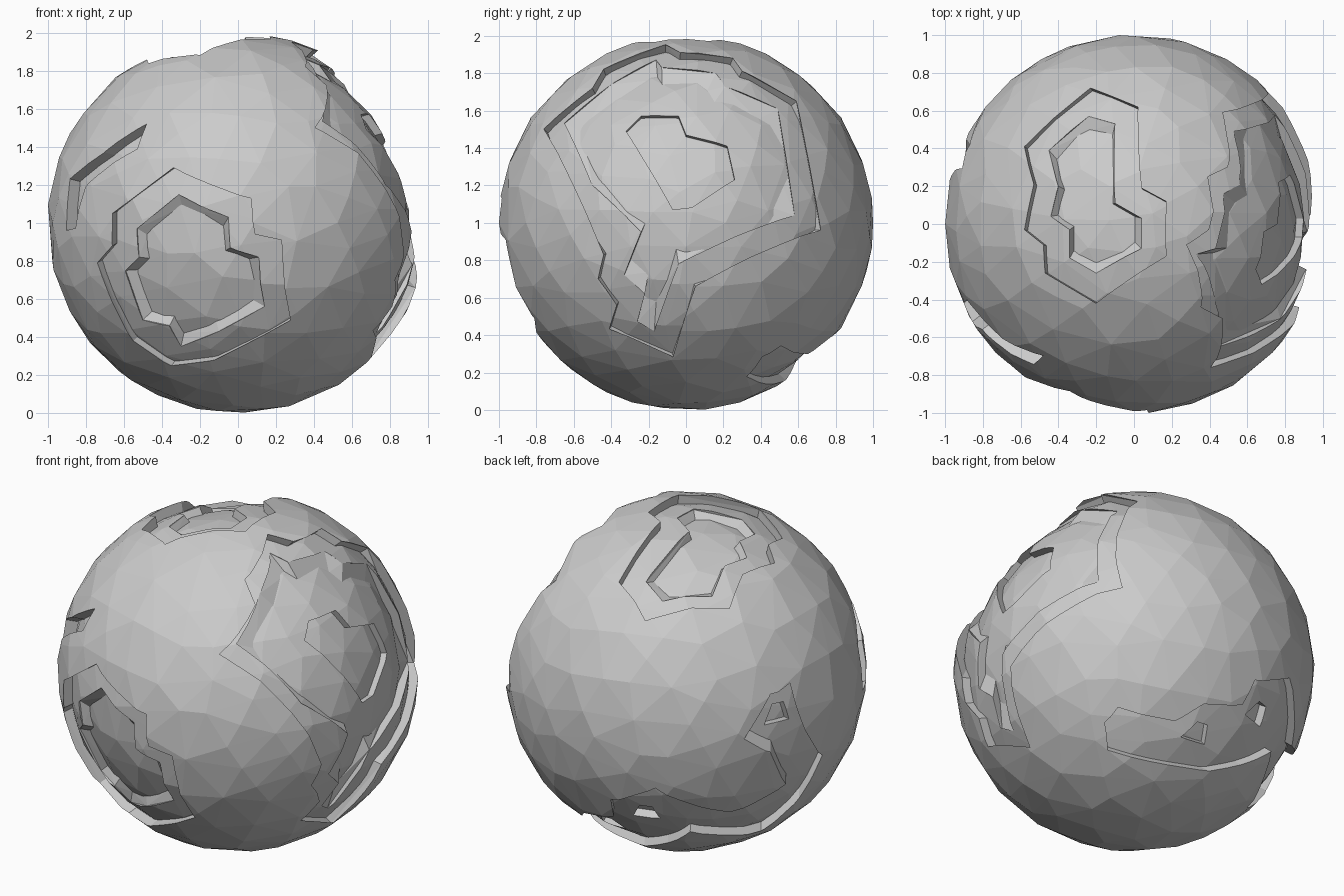
import bpy, bmesh, math
from mathutils import Vector as V

if "Cube" in bpy.data.objects:
    bpy.data.objects.remove(bpy.data.objects["Cube"])

# irregular faceted ball, reused at smaller sizes for the crater floors
bpy.ops.mesh.primitive_ico_sphere_add(subdivisions=4, radius=1, location=(0, 0, 1))
moon = bpy.context.object
moon.name = "cratered_ball"
dec = moon.modifiers.new("facets", 'DECIMATE')
dec.ratio = 0.45
bpy.ops.object.modifier_apply(modifier=dec.name)
facets = moon.data.copy()


def link(name, me):
    ob = bpy.data.objects.new(name, me)
    ob.hide_render = True
    bpy.context.collection.objects.link(ob)
    return ob


def subtract(ob, tool):
    m = ob.modifiers.new("cut", 'BOOLEAN')
    m.operation, m.solver, m.object = 'DIFFERENCE', 'EXACT', tool
    bpy.context.view_layer.objects.active = ob
    bpy.context.view_layer.update()
    bpy.ops.object.modifier_apply(modifier=m.name)
    bpy.data.objects.remove(tool, do_unlink=True)


def lift(p, view, c, r):
    # raise a point read in a view onto the ball of radius r centred at c
    if view == 'solid':
        return V(p).normalized() * r + c
    a, b = p
    h = lambda u, v: math.sqrt(max(0.01, r * r - u * u - v * v))
    if view == 'front':
        return V((a, c.y - h(a - c.x, b - 1 - c.z), b - 1))
    if view == 'right':
        return V((c.x + h(a - c.y, b - 1 - c.z), a, b - 1))
    return V((a, b, c.z + h(a - c.x, b - c.y)))


def recess(body, pts, view, n, top, deep, s=1.0, radial=False):
    # sink an outline along n from depth top to depth deep, walls tapered by s;
    # radial floors are concentric, the others are the surface moved along n
    n = V(n).normalized()
    zero = V((0, 0, 0))
    shell = lambda d: (zero, 0.993 - d) if radial else (-n * d, 0.993)
    rim = [lift(p, view, *shell(top)) for p in pts]
    mid = sum(rim, V()) / len(rim)
    flat = lambda p, h: p + n * (h - p.dot(n))
    c, r = shell(deep)

    def on_floor(p):
        q = flat(mid + (p - mid) * s, 0)
        return flat(q, math.sqrt(max(0.01, r * r - q.length_squared)) + c.dot(n))

    rows = [[flat(p, 1.3) for p in rim]]
    if s < 1:
        rows += [rim, [on_floor(p) for p in rim]]
    rows.append([flat(p, -0.2) for p in rows[-1]])
    bm = bmesh.new()
    vs = [[bm.verts.new(p + V((0, 0, 1))) for p in row] for row in rows]
    k = len(pts)
    for a, b in zip(vs, vs[1:]):
        for i in range(k):
            j = (i + 1) % k
            bm.faces.new((a[i], a[j], b[j], b[i]))
    bm.faces.new(vs[0])
    bm.faces.new(vs[-1])
    bmesh.ops.triangulate(bm, faces=bm.faces[:])
    bmesh.ops.recalc_face_normals(bm, faces=bm.faces[:])
    me = bpy.data.meshes.new("cutter")
    bm.to_mesh(me)
    bm.free()
    tool = link("cutter", me)
    floor = link("floor", facets.copy())
    floor.location = V((0, 0, 1)) + c
    floor.scale = [1 - deep if radial else 1] * 3
    subtract(tool, floor)
    subtract(body, tool)


# front crater: outer step, then sloped bowl
n = (-0.33, -0.88, -0.28)
recess(moon, [(-.34, 1.29), (.07, 1.13), (.09, .94), (.23, .91), (.28, .49), (-.12, .28), (-.35, .25),
              (-.55, .38), (-.74, .79), (-.66, .88), (-.66, 1.05)], 'front', n, 0, .06, .985)
recess(moon, [(-.31, 1.15), (-.05, 1.03), (-.04, .87), (.11, .82), (.14, .56), (-.1, .43), (-.30, .35),
              (-.36, .46), (-.5, .49), (-.59, .75), (-.52, .82), (-.53, .97)], 'front', n, .06, .11, .83)

# top crater
n = (-0.2, 0.12, 0.97)
recess(moon, [(-.23, .72), (.02, .62), (.04, .19), (.17, .12), (.17, -.17), (-.2, -.42), (-.47, -.26),
              (-.48, -.11), (-.58, -.03), (-.53, .21), (-.58, .41)], 'top', n, 0, .06, .985)
recess(moon, [(-.24, .57), (-.1, .53), (-.1, .11), (.04, .03), (.04, -.13), (-.2, -.26), (-.34, -.18),
              (-.34, -.03), (-.44, .04), (-.4, .2), (-.45, .39)], 'top', n, .06, .11, .84)

# large right crater with three levels
n = (0.95, 0.0, 0.25)
recess(moon, [(-.76, 1.50), (-.50, 1.72), (-.44, 1.82), (-.11, 1.95), (-.03, 1.91), (.25, 1.88), (.30, 1.81),
              (.59, 1.65), (.72, .96), (.05, .66), (-.07, .28), (-.41, .43), (-.37, .56), (-.47, .70),
              (-.44, .83)], 'right', n, 0, .05, .96, True)
recess(moon, [(-.65, 1.53), (-.40, 1.74), (-.16, 1.87), (-.13, 1.83), (.16, 1.80), (.21, 1.73), (.49, 1.61),
              (.58, 1.04), (-.04, .78), (-.17, .42), (-.26, .47), (-.22, .62), (-.33, .72), (-.24, .95),
              (-.5, 1.2)], 'right', n, .05, .1, .82, True)
recess(moon, [(-.32, 1.49), (-.24, 1.57), (-.04, 1.57), (0, 1.47), (.22, 1.41), (.26, 1.23), (.03, 1.08),
              (-.07, 1.07), (-.24, 1.36)], 'right', n, .1, .14, 1, True)

# winding recess along the lower back left, with three small pits
n = (-0.44, 0.66, -0.61)
recess(moon, [(-.91, .29, .29), (-.975, .06, -.23), (-.85, .12, -.5), (-.65, .2, -.73), (-.47, .63, -.62),
              (-.29, .59, -.76), (-.09, .53, -.84), (.47, .32, -.82), (.56, .41, -.72), (.54, .51, -.66),
              (.25, .66, -.71), (.15, .78, -.61), (-.09, .83, -.55), (-.12, .9, -.41), (-.4, .87, -.28),
              (-.68, .55, -.47), (-.89, .3, -.34), (-.89, .45, -.08), (-.81, .59, .03),
              (-.87, .42, .26)], 'solid', n, 0, .05, 1, True)
for c in [(-.27, .8, -.53), (.08, .67, -.74), (-.91, .38, .12)]:
    c = V(c).normalized()
    u = c.cross(V((0, 0, 1))).normalized() * .08
    w = c.cross(u) * .7
    recess(moon, [c + u + w, c - u + w, c - u * .6 - w, c + u * .3 - w], 'solid', c, .03, .1)

# narrow groove on the front left
recess(moon, [(-.48, 1.52), (-.70, 1.37), (-.88, 1.23), (-.90, .96), (-.85, .97), (-.80, 1.19), (-.53, 1.39)],
       'front', (-.77, -.6, .2), 0, .07)
bpy.data.meshes.remove(facets)
moon.hide_render = False
